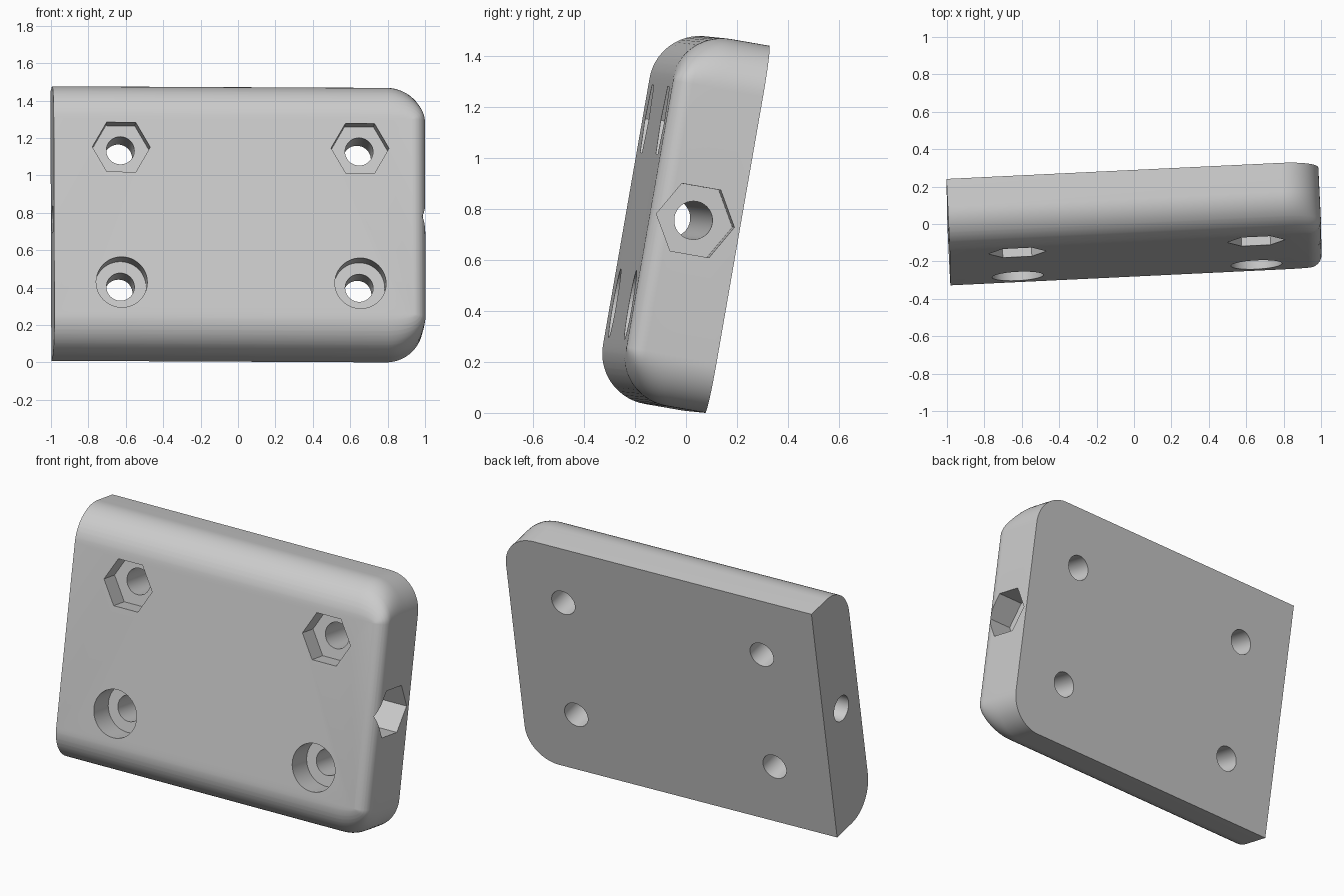
import bpy, bmesh
from math import sin, cos, pi, radians
from mathutils import Matrix, Vector

if "Cube" in bpy.data.objects:
    bpy.data.objects.remove(bpy.data.objects["Cube"], do_unlink=True)

W, H, T = 1.99, 1.46, 0.355          # plate width, height, thickness
ROUND, SIDE_ROUND = 0.2, 0.07        # long-edge and end-edge fillets
HOLE, NUT, BORE = 0.075, 0.155, 0.137
STEPS = 14


def new_object(name, bm):
    mesh = bpy.data.meshes.new(name)
    bm.to_mesh(mesh)
    bm.free()
    obj = bpy.data.objects.new(name, mesh)
    bpy.context.collection.objects.link(obj)
    return obj


def inset(depth, radius):
    """Inset of a quarter-round edge at a distance behind the front face."""
    if depth >= radius:
        return 0
    return radius - (radius ** 2 - (radius - depth) ** 2) ** 0.5


def outline(depth):
    """Plate outline at one depth: square left end, rounded right corners."""
    right = W / 2 - inset(depth, SIDE_ROUND)
    top = H / 2 - inset(depth, ROUND)
    rx = ROUND - inset(depth, SIDE_ROUND)
    rz = ROUND - inset(depth, ROUND)
    arc = [(right - rx + rx * sin(a), top - rz + rz * cos(a))
           for a in (i * pi / 2 / STEPS for i in range(STEPS + 1))]
    upper = [(-W / 2, top)] + arc
    return upper + [(x, -z) for x, z in reversed(upper)]


# Plate body: stacked outlines, closer together through the fillets
depths = {ROUND * (1 - cos(i * pi / 2 / STEPS)) for i in range(STEPS + 1)}
depths |= {SIDE_ROUND * (1 - cos(i * pi / 12)) for i in range(1, 7)} | {T}
bm = bmesh.new()
rings = [[bm.verts.new((x, d - T / 2, z)) for x, z in outline(d)]
         for d in sorted(depths)]
for a, b in zip(rings, rings[1:]):
    for i in range(len(a)):
        j = (i + 1) % len(a)
        bm.faces.new((a[i], a[j], b[j], b[i]))
bm.faces.new(rings[0])
bm.faces.new(rings[-1])
bmesh.ops.remove_doubles(bm, verts=bm.verts, dist=0.0002)
bmesh.ops.recalc_face_normals(bm, faces=bm.faces)
plate = new_object("mounting_plate", bm)
bpy.context.view_layer.objects.active = plate
plate.select_set(True)


def cut(center, radius, length, sides, axis, turn=0):
    """Subtract a prism centred at a point along the x or y axis."""
    bm = bmesh.new()
    bmesh.ops.create_cone(bm, cap_ends=True, segments=sides, radius1=radius,
                          radius2=radius, depth=length)
    spin = Matrix.Rotation(pi / 2, 4, "Y" if axis == "X" else "X")
    bm.transform(Matrix.Translation(center) @ spin @ Matrix.Rotation(turn, 4, "Z"))
    tool = new_object("cutter", bm)
    mod = plate.modifiers.new("cut", "BOOLEAN")
    mod.operation, mod.solver, mod.object = "DIFFERENCE", "EXACT", tool
    bpy.ops.object.modifier_apply(modifier=mod.name)
    bpy.data.objects.remove(tool, do_unlink=True)


# Screw holes: hexagonal pockets above, round counterbores below
for x in (-0.634, 0.644):
    for z, radius, depth, sides, turn in ((0.37, NUT, 0.11, 6, pi / 6),
                                          (-0.363, BORE, 0.15, 48, 0)):
        cut((x, -T / 2, z), radius, 2 * depth, sides, "Y", turn + pi / 3)
        cut((x, 0, z), HOLE, 2 * T, 40, "Y")

# Long bore through the width with a hexagonal pocket at the right end
cut((W / 2, 0, 0.005), NUT, 0.34, 6, "X", 0)
cut((0, 0, 0.005), HOLE, W + 0.2, 40, "X")

# Lean the plate, then rest it on the ground and centre it
pose = (Matrix.Rotation(radians(2.75), 4, "Z") @ Matrix.Rotation(radians(0.28), 4, "Y")
        @ Matrix.Rotation(radians(-9.9), 4, "X"))
plate.data.transform(pose)
low, high = [Vector(f(v.co[i] for v in plate.data.vertices) for i in range(3))
             for f in (min, max)]
middle = (low + high) / 2
plate.data.transform(Matrix.Translation((-middle.x, -middle.y, -low.z)))

# Plain grey finish
grey = bpy.data.materials.new("light_grey")
grey.use_nodes = True
grey.diffuse_color = (0.6, 0.6, 0.6, 1)
grey.node_tree.nodes["Principled BSDF"].inputs["Base Color"].default_value = (0.6, 0.6, 0.6, 1)
plate.data.materials.clear()
plate.data.materials.append(grey)
bpy.ops.object.shade_smooth_by_angle(angle=radians(30))
